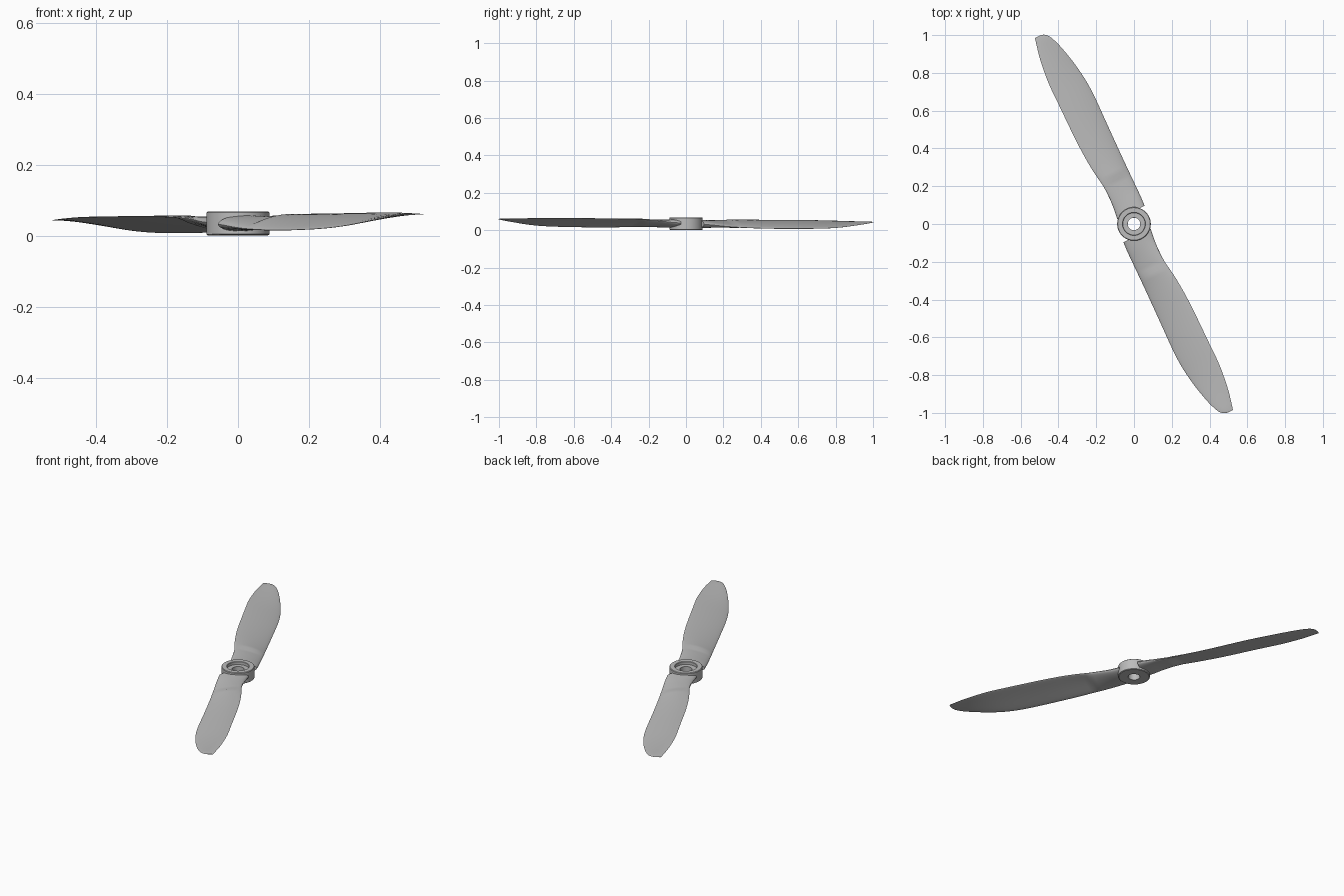
import bpy, bmesh, math
from mathutils import Matrix, Vector

if "Cube" in bpy.data.objects:
    bpy.data.objects.remove(bpy.data.objects["Cube"], do_unlink=True)

grey = bpy.data.materials.new("plain_grey")
grey.use_nodes = True
grey.diffuse_color = (0.5, 0.5, 0.5, 1)
grey.node_tree.nodes["Principled BSDF"].inputs["Base Color"].default_value = (0.5, 0.5, 0.5, 1)

# Blade axis lies 26 degrees off +y, with a very slight overall tilt
along = Vector((-0.44, 0.898, 0)).normalized()
across = Vector((along.y, -along.x, 0))
TILT = Matrix.Rotation(-0.0075, 4, across)


def finish(name, bm, matrix):
    bmesh.ops.recalc_face_normals(bm, faces=bm.faces)
    mesh = bpy.data.meshes.new(name)
    bm.to_mesh(mesh)
    bm.free()
    mesh.materials.append(grey)
    obj = bpy.data.objects.new(name, mesh)
    bpy.context.collection.objects.link(obj)
    obj.matrix_world = matrix
    bpy.ops.object.select_all(action="DESELECT")
    obj.select_set(True)
    bpy.context.view_layer.objects.active = obj
    bpy.ops.object.shade_smooth_by_angle(angle=math.radians(35))
    return obj


def bridge(bm, a, b):
    n = len(a)
    for i in range(n):
        j = (i + 1) % n
        bm.faces.new((a[i], a[j], b[j], b[i]))


def catmull(p, q, r, s, t):
    return [0.5 * (2 * b + (c - a) * t + (2 * a - 5 * b + 4 * c - d) * t * t
                   + (3 * b - a - 3 * c + d) * t ** 3)
            for a, b, c, d in zip(p, q, r, s)]


# Blade stations: distance, high edge, low edge, high edge z, low edge z, thickness
STATIONS = [
    (0.062, -0.068, 0.093, 0.038, 0.032, 0.046),
    (0.116, -0.061, 0.096, 0.041, 0.028, 0.040),
    (0.173, -0.057, 0.097, 0.047, 0.023, 0.032),
    (0.25, -0.058, 0.098, 0.053, 0.018, 0.025),
    (0.36, -0.073, 0.100, 0.057, 0.014, 0.019),
    (0.51, -0.081, 0.104, 0.058, 0.012, 0.016),
    (0.73, -0.080, 0.109, 0.059, 0.014, 0.013),
    (0.87, -0.078, 0.096, 0.058, 0.021, 0.011),
    (1.00, -0.063, 0.068, 0.055, 0.036, 0.008),
    (1.075, -0.047, 0.042, 0.053, 0.046, 0.006),
    (1.105, -0.040, 0.020, 0.052, 0.050, 0.004),
    (1.115, -0.037, -0.004, 0.052, 0.051, 0.002),
]
STEPS, RING = 4, 28


def blade(name, spin):
    sections = []
    last = len(STATIONS) - 1
    for i in range(last):
        pts = [STATIONS[min(max(k, 0), last)] for k in range(i - 1, i + 3)]
        sections += [catmull(*pts, s / STEPS) for s in range(STEPS)]
    sections.append(STATIONS[-1])
    bm = bmesh.new()
    rings = []
    for u, v0, v1, z0, z1, thick in sections:
        ring = []
        for k in range(RING):
            a = math.tau * k / RING
            f = (1 + math.cos(a)) / 2
            # thin trailing edge, fuller low edge, arched upper side
            slim = 0.7 + 0.3 * f if u > 0.25 else 1
            z = z0 + (z1 - z0) * f + thick * 0.5 * math.sin(a) * slim
            if u > 0.25:
                z += thick * 0.35 * math.sin(a) ** 2
            co = along * u + across * (v0 + (v1 - v0) * f)
            ring.append(bm.verts.new((co.x, co.y, z)))
        rings.append(ring)
    for a, b in zip(rings, rings[1:]):
        bridge(bm, a, b)
    bm.faces.new(rings[0])
    bm.faces.new(rings[-1])
    return finish(name, bm, TILT @ Matrix.Rotation(spin, 4, "Z"))


blade("back_blade", 0)
blade("front_blade", math.pi)

# Hub: turned ring with a through hole and a recess in the top
PROFILE = [(0.033, 0.001), (0.085, 0.001), (0.089, 0.004), (0.089, 0.065),
           (0.086, 0.068), (0.061, 0.068), (0.059, 0.066), (0.059, 0.05), (0.033, 0.05)]
SIDES = 48
bm = bmesh.new()
loops = [[bm.verts.new((r * math.cos(math.tau * i / SIDES), r * math.sin(math.tau * i / SIDES), z))
          for i in range(SIDES)] for r, z in PROFILE]
for a, b in zip(loops, loops[1:] + loops[:1]):
    bridge(bm, a, b)
finish("hub", bm, TILT)
